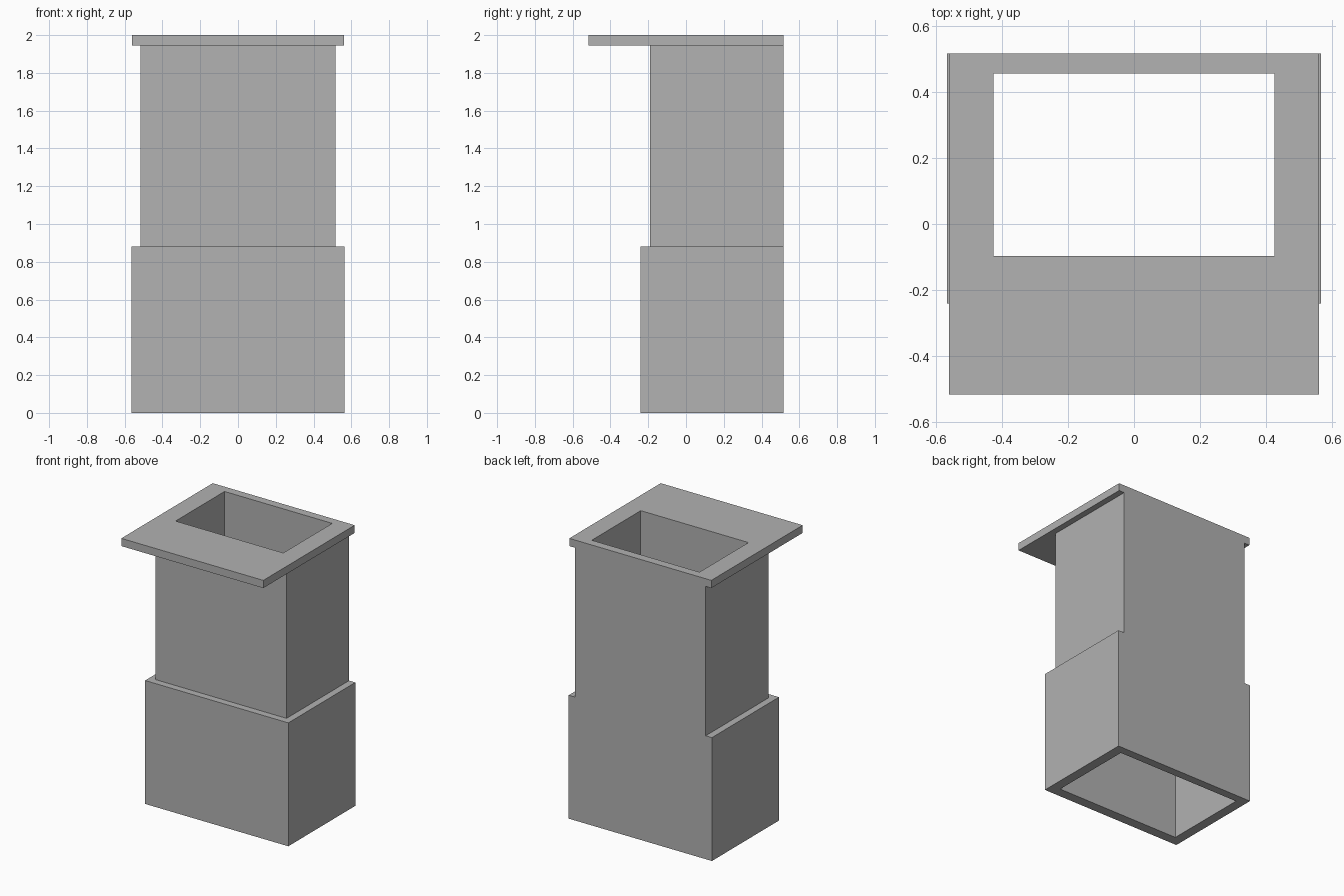
import bpy
import bmesh

cube = bpy.data.objects.get("Cube")
if cube:
    bpy.data.objects.remove(cube, do_unlink=True)

BACK = 0.515        # shared flush back plane
HOLE_BACK = 0.455   # shared back wall of the shaft

grey = bpy.data.materials.new("stone grey")
grey.use_nodes = True
colour = (0.445, 0.445, 0.445, 1)
grey.diffuse_color = colour
grey.node_tree.nodes["Principled BSDF"].inputs["Base Color"].default_value = colour


def rectangle(half_width, front, back, z):
    return [(-half_width, front, z), (half_width, front, z),
            (half_width, back, z), (-half_width, back, z)]


def hollow_block(name, bottom, top, half_width, front, hole_half, hole_front):
    """Rectangular sleeve: outer and inner loops bridged into closed walls."""
    bm = bmesh.new()
    outline = (half_width, front, BACK)
    opening = (hole_half, hole_front, HOLE_BACK)
    loops = [rectangle(*outline, bottom), rectangle(*outline, top),
             rectangle(*opening, top), rectangle(*opening, bottom)]
    rings = [[bm.verts.new(p) for p in loop] for loop in loops]
    for a, b in zip(rings, rings[1:] + rings[:1]):
        for i in range(4):
            j = (i + 1) % 4
            bm.faces.new((a[i], a[j], b[j], b[i]))
    bmesh.ops.recalc_face_normals(bm, faces=bm.faces)
    mesh = bpy.data.meshes.new(name)
    bm.to_mesh(mesh)
    bm.free()
    mesh.materials.append(grey)
    obj = bpy.data.objects.new(name, mesh)
    bpy.context.collection.objects.link(obj)
    return obj


# Wide lower sleeve, narrower shaft, overhanging top slab
hollow_block("lower_base", 0, 0.88, 0.565, -0.24, 0.495, -0.167)
hollow_block("upper_shaft", 0.88, 1.945, 0.516, -0.19, 0.425, -0.097)
hollow_block("top_slab", 1.945, 2.0, 0.56, -0.515, 0.425, -0.097)
